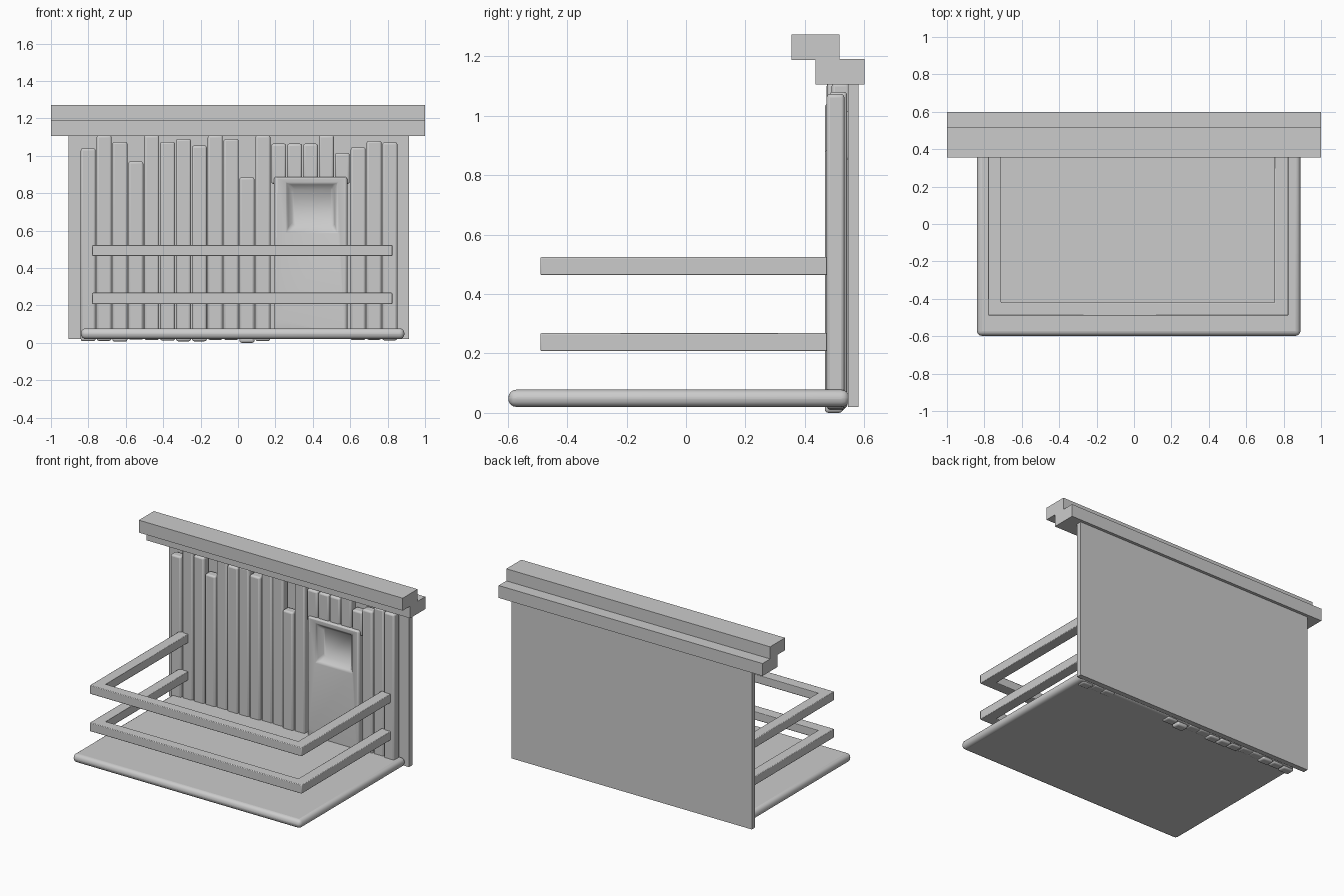
import bpy, bmesh, random
from math import radians

if "Cube" in bpy.data.objects:
    bpy.data.objects.remove(bpy.data.objects["Cube"])

random.seed(4)


def finish(name, bm, bevel=0.0, segments=3, angle=40):
    bmesh.ops.recalc_face_normals(bm, faces=bm.faces)
    mesh = bpy.data.meshes.new(name)
    bm.to_mesh(mesh)
    bm.free()
    ob = bpy.data.objects.new(name, mesh)
    bpy.context.collection.objects.link(ob)
    bpy.context.view_layer.objects.active = ob
    bpy.ops.object.select_all(action='DESELECT')
    ob.select_set(True)
    if bevel:
        mod = ob.modifiers.new("rounding", 'BEVEL')
        mod.width, mod.segments = bevel, segments
        mod.limit_method, mod.angle_limit = 'ANGLE', radians(60)
        bpy.ops.object.shade_smooth_by_angle(angle=radians(angle))
    return ob


def prism(pts, axis, lo, hi):
    """Extrude a 2D outline along x (outline in yz) or z (outline in xy)."""
    bm = bmesh.new()
    place = (lambda p, t: (t, *p)) if axis == 'x' else (lambda p, t: (*p, t))
    face = bm.faces.new([bm.verts.new(place(p, lo)) for p in pts])
    out = bmesh.ops.extrude_face_region(bm, geom=[face])
    move = (hi - lo, 0, 0) if axis == 'x' else (0, 0, hi - lo)
    bmesh.ops.translate(bm, vec=move,
                        verts=[g for g in out['geom'] if isinstance(g, bmesh.types.BMVert)])
    return bm


def box(name, x, y, z, **kw):
    outline = [(x[0], y[0]), (x[1], y[0]), (x[1], y[1]), (x[0], y[1])]
    return finish(name, prism(outline, 'z', *z), **kw)


# Floor slab with rounded edges
box("floor", (-0.84, 0.89), (-0.598, 0.55), (0.02, 0.078), bevel=0.027, segments=4)

# Back wall sheet
box("back_wall", (-0.905, 0.915), (0.545, 0.58), (0.02, 1.106))

# Stepped roof beams
box("lower_beam", (-1, 1), (0.435, 0.6), (1.105, 1.19))
box("upper_beam", (-1, 1), (0.355, 0.517), (1.188, 1.273))

# U-shaped railings
rail = [(-0.78, 0.482), (-0.78, -0.49), (0.825, -0.49), (0.825, 0.482),
        (0.752, 0.482), (0.752, -0.42), (-0.71, -0.42), (-0.71, 0.482)]
for name, z in (("lower_rail", 0.208), ("upper_rail", 0.464)):
    finish(name, prism(rail, 'z', z, z + 0.06), bevel=0.004, segments=2)

# Uneven wall planks; those over the door stop at its top
tops = [1.04, 1.11, 1.075, 0.97, 1.11, 1.075, 1.09, 1.055, 1.11, 1.09,
        0.885, 1.11, 1.065, 1.065, 1.065, 1.11, 1.015, 1.045, 1.08, 1.073]
for i, top in enumerate(tops):
    cx = -0.801 + i * 0.0849
    over_door = 12 <= i <= 16
    front = 0.49 if over_door else (0.467 if i in (0, 10) else random.uniform(0.472, 0.484))
    bottom = 0.85 if over_door else (0.0 if i == 10 else random.uniform(0.006, 0.018))
    box(f"plank_{i + 1}", (cx - 0.04, cx + 0.04), (front, front + 0.06),
        (bottom, top), bevel=0.012)

# Door with a softly recessed window
bm = prism([(0.192, 0.472), (0.585, 0.472), (0.585, 0.54), (0.192, 0.54)], 'z', 0.03, 0.888)
bmesh.ops.recalc_face_normals(bm, faces=bm.faces)
front = min(bm.faces, key=lambda f: f.calc_center_median().y)
for (x0, x1, z0, z1, y) in ((0.255, 0.535, 0.585, 0.86, 0.472),
                            (0.268, 0.522, 0.60, 0.846, 0.485),
                            (0.29, 0.512, 0.625, 0.82, 0.515)):
    cx, cz = front.calc_center_median().x, front.calc_center_median().z
    bmesh.ops.inset_region(bm, faces=[front], thickness=0.005)
    for v in front.verts:
        v.co = (x0 if v.co.x < cx else x1, y, z0 if v.co.z < cz else z1)
finish("door", bm, bevel=0.014, angle=60)
